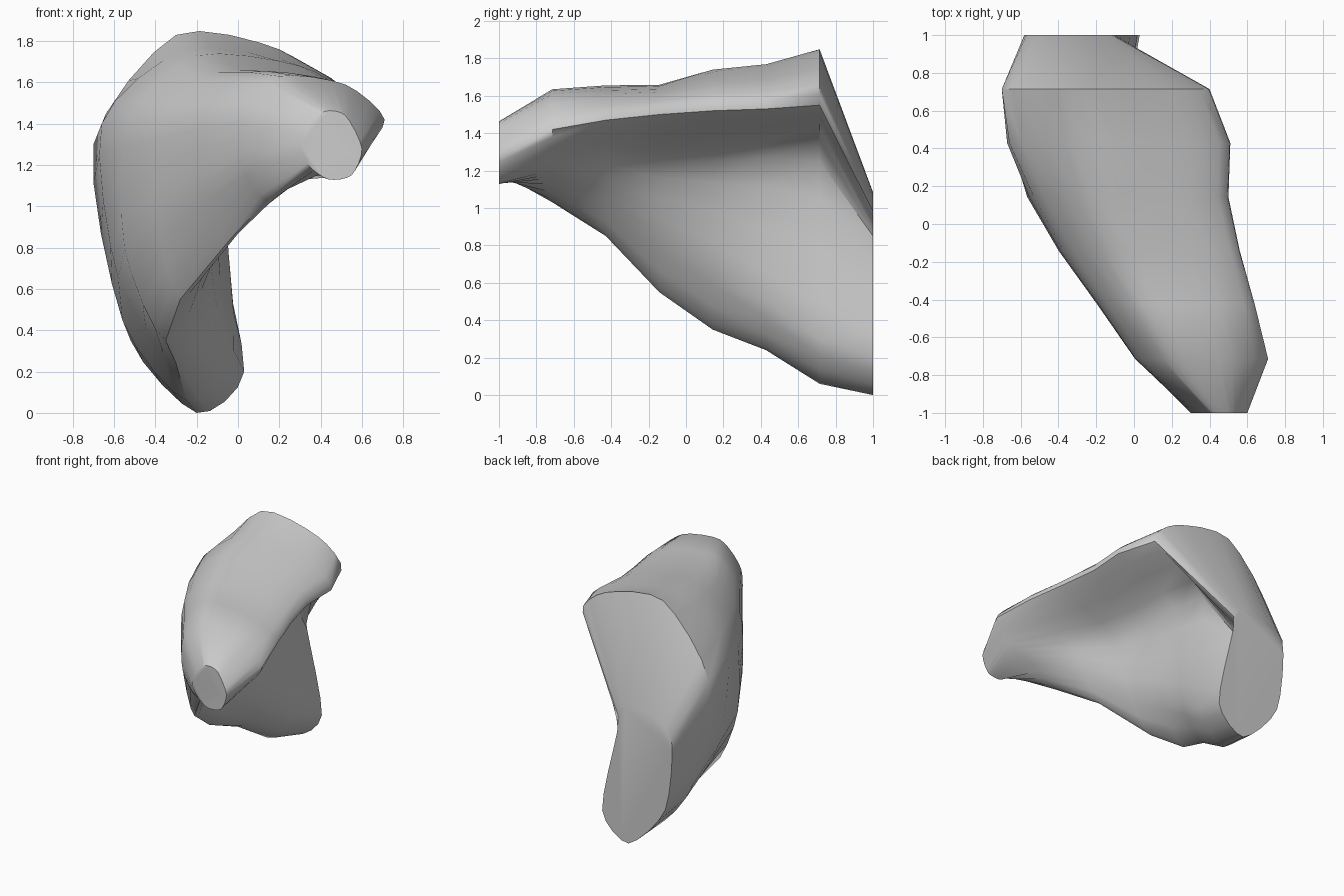
import bpy, bmesh
from mathutils import Vector

if "Cube" in bpy.data.objects:
    bpy.data.objects.remove(bpy.data.objects["Cube"])

# Eight cross-sections, front (y=-1) to back (y=1), as (x, z) points:
# arm tip, top right, top left, left, lower left, bottom, lower right, hollow
SECTIONS = [
    [(.60, 1.28), (.52, 1.44), (.42, 1.46), (.33, 1.38), (.30, 1.28), (.35, 1.19), (.44, 1.13), (.55, 1.15)],
    [(.71, 1.42), (.52, 1.59), (.20, 1.63), (.02, 1.45), (.02, 1.20), (.14, 1.03), (.35, 1.16), (.58, 1.25)],
    [(.64, 1.47), (.45, 1.61), (.05, 1.65), (-.17, 1.45), (-.18, 1.10), (-.03, .85), (.11, 1.05), (.25, 1.28)],
    [(.56, 1.50), (.38, 1.62), (-.10, 1.65), (-.37, 1.42), (-.39, .95), (-.28, .55), (-.06, .85), (.10, 1.25)],
    [(.50, 1.52), (.30, 1.68), (-.20, 1.73), (-.53, 1.42), (-.55, .80), (-.35, .35), (-.13, .70), (.02, 1.25)],
    [(.51, 1.53), (.30, 1.69), (-.25, 1.76), (-.66, 1.40), (-.58, .65), (-.30, .24), (-.10, .50), (-.03, 1.27)],
    [(.40, 1.55), (.20, 1.76), (-.30, 1.83), (-.70, 1.30), (-.56, .45), (-.25, .06), (-.02, .30), (-.05, 1.25)],
    [(-.11, .98), (-.14, 1.06), (-.30, 1.08), (-.57, .95), (-.52, .35), (-.20, .00), (.03, .20), (-.10, .85)],
]
STEPS = 4


def smooth_ring(points, y, tension=0.38):
    """Closed Hermite curve through the section points."""
    p = [Vector((x, y, z)) for x, z in points]
    n = len(p)
    ring = []
    for i in range(n):
        a, b, c, d = p[i - 1], p[i], p[(i + 1) % n], p[(i + 2) % n]
        span = (c - b).length
        # limit tangents so short spans do not loop
        m0, m1 = (c - a) * tension, (d - b) * tension
        for m in (m0, m1):
            if m.length > span:
                m *= span / m.length
        for s in range(STEPS):
            t = s / STEPS
            ring.append((2*t**3 - 3*t**2 + 1) * b + (t**3 - 2*t**2 + t) * m0
                        + (3*t**2 - 2*t**3) * c + (t**3 - t**2) * m1)
    return ring


# Loft the sections into one closed body
bm = bmesh.new()
rings = []
for k, section in enumerate(SECTIONS):
    y = -1 + 2 * k / (len(SECTIONS) - 1)
    rings.append([bm.verts.new(v) for v in smooth_ring(section, y)])
count = len(rings[0])
for r0, r1 in zip(rings, rings[1:]):
    for i in range(count):
        j = (i + 1) % count
        bm.faces.new((r0[i], r0[j], r1[j], r1[i]))

# Flat end caps
bm.faces.new(rings[0])
bm.faces.new(rings[-1])
bmesh.ops.recalc_face_normals(bm, faces=bm.faces)

# Stand the body on the ground
low = min(v.co.z for v in bm.verts)
bmesh.ops.translate(bm, vec=(0, 0, -low), verts=bm.verts)

mesh = bpy.data.meshes.new("organ_body")
bm.to_mesh(mesh)
bm.free()
body = bpy.data.objects.new("organ_body", mesh)
bpy.context.collection.objects.link(body)
bpy.context.view_layer.objects.active = body
body.select_set(True)
bpy.ops.object.shade_smooth_by_angle(angle=0.8)
